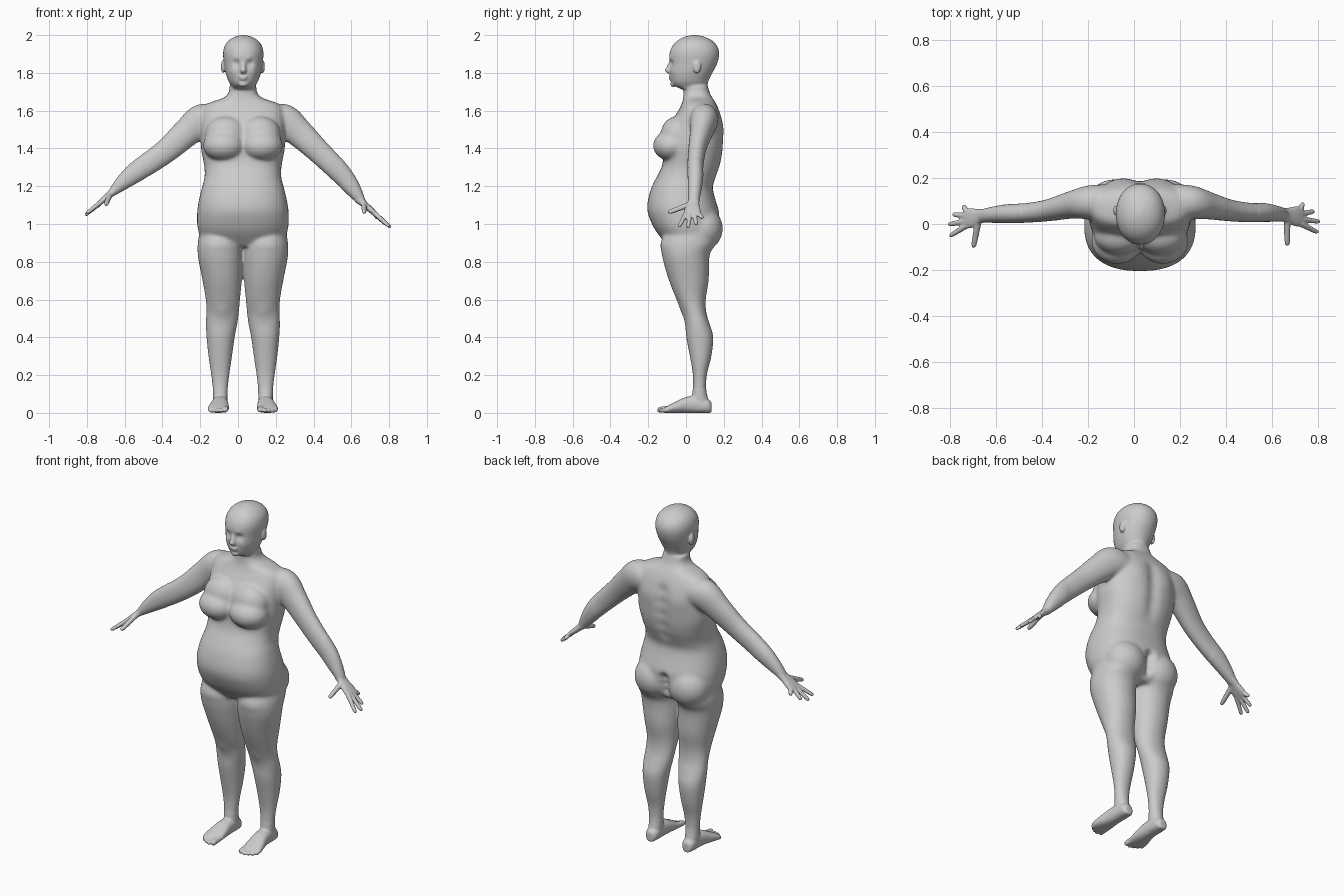
import bpy, bmesh, math
from mathutils import Vector, Matrix

CX = 0.026            # body midline
bm = bmesh.new()


def spline(rows, n):
    """Catmull-Rom interpolation through rows of numbers."""
    out = []
    for i in range(len(rows) - 1):
        p0, p1, p2, p3 = (rows[max(i - 1, 0)], rows[i], rows[i + 1], rows[min(i + 2, len(rows) - 1)])
        for k in range(n):
            t = k / n
            out.append([0.5 * (2 * b + (c - a) * t + (2 * a - 5 * b + 4 * c - d) * t * t
                               + (3 * b - a - 3 * c + d) * t ** 3)
                        for a, b, c, d in zip(p0, p1, p2, p3)])
    return out + [list(rows[-1])]


def loft(rows, ref=(0, 1, 0), axis=None, power=2.0, n=5, sides=40):
    """Skin rows of (x, y, z, radius along ref, radius across)."""
    rows = spline(rows, n)
    pts = [Vector(r[:3]) for r in rows]
    rings = []
    for i, r in enumerate(rows):
        t = Vector(axis) if axis else (pts[min(i + 1, len(pts) - 1)] - pts[max(i - 1, 0)]).normalized()
        u = Vector(ref)
        u = (u - t * u.dot(t)).normalized()
        w = t.cross(u)
        ring = []
        for k in range(sides):
            a = 2 * math.pi * k / sides
            c, s = math.cos(a), math.sin(a)
            c = math.copysign(abs(c) ** (2 / power), c)
            s = math.copysign(abs(s) ** (2 / power), s)
            ring.append(bm.verts.new(pts[i] + u * c * r[3] + w * s * r[4]))
        rings.append(ring)
    for a, b in zip(rings, rings[1:]):
        for k in range(sides):
            j = (k + 1) % sides
            bm.faces.new((a[k], a[j], b[j], b[k]))
    bm.faces.new(rings[0][::-1])
    bm.faces.new(rings[-1])


def stack(rows, power):
    """Upright loft from (x, z, half width, front y, back y)."""
    loft([(x, (f + b) / 2, z, (b - f) / 2, h) for x, z, h, f, b in rows], axis=(0, 0, 1), power=power)


def ball(c, r):
    bmesh.ops.create_uvsphere(bm, u_segments=32, v_segments=20, radius=1,
                              matrix=Matrix.Translation(c) @ Matrix.Diagonal((*r, 1)))


def digit(a, b, r):
    """Finger or toe with a rounded tip."""
    a, b = Vector(a), Vector(b)
    loft([(*a.lerp(b, t), r * k, r * k) for t, k in ((0, 1.15), (.4, 1.05), (.8, .95), (.95, .75), (1, .35))],
         ref=(0.1, 0.3, 1), n=3, sides=14)


# torso
stack([(CX, *r) for r in (
    (.88, .12, -.09, .12), (.93, .215, -.135, .165), (.98, .24, -.17, .175), (1.05, .243, -.2, .178),
    (1.1, .238, -.205, .165), (1.15, .228, -.196, .15), (1.2, .215, -.18, .142), (1.25, .203, -.155, .16),
    (1.3, .204, -.13, .18), (1.35, .213, -.12, .192), (1.4, .222, -.118, .198), (1.47, .223, -.108, .2),
    (1.53, .222, -.083, .197), (1.58, .22, -.053, .185), (1.62, .208, -.03, .168), (1.645, .17, -.02, .155),
    (1.665, .11, -.015, .142), (1.69, .078, -.013, .128), (1.73, .07, -.01, .115))], 2.4)

# head
stack([(CX + .002, *r) for r in (
    (1.66, .07, -.008, .125), (1.705, .068, -.012, .118), (1.725, .062, -.05, .115), (1.738, .068, -.07, .115),
    (1.76, .08, -.08, .12), (1.8, .094, -.085, .14), (1.85, .102, -.087, .165), (1.9, .107, -.088, .176),
    (1.94, .1, -.073, .166), (1.97, .079, -.046, .14), (1.99, .047, -.01, .1), (2.0, .012, .03, .06))], 2.1)

# nose, lips and chin
loft([(CX + .002, -.078, 1.86, .012, .009), (CX + .002, -.088, 1.835, .014, .011),
      (CX + .002, -.096, 1.812, .016, .017), (CX + .002, -.086, 1.797, .01, .014)], axis=(0, 0, 1))
ball((CX + .002, -.08, 1.779), (.026, .013, .007))
ball((CX + .002, -.078, 1.768), (.022, .013, .007))
ball((CX + .002, -.066, 1.742), (.026, .017, .017))

for s in (-1, 1):
    # ears, breasts, buttocks
    ball((CX + s * .106, .058, 1.832), (.01, .021, .034))
    ball((CX + s * .1, -.075, 1.415), (.112, .1, .082))
    ball((CX + s * .09, -.05, 1.47), (.11, .085, .1))
    ball((CX + s * .112, .09, .975), (.118, .105, .115))
    # legs
    stack([(CX + s * d, *r) for d, *r in (
        (.12, .98, .105, -.1, .165), (.122, .9, .117, -.135, .16), (.121, .85, .119, -.13, .13),
        (.118, .8, .116, -.12, .122), (.11, .7, .104, -.09, .12), (.106, .6, .091, -.05, .105),
        (.108, .53, .087, -.017, .108), (.113, .47, .084, -.005, .126), (.118, .4, .075, .001, .145),
        (.12, .3, .063, .02, .135), (.12, .2, .049, .036, .111), (.12, .12, .04, .035, .108),
        (.12, .06, .038, .025, .12), (.12, .012, .034, .02, .125))], 2.1)
    # feet
    loft([(CX + s * d, y, h, h, w) for d, y, h, w in (
        (.12, .135, .028, .02), (.12, .115, .036, .036), (.12, .06, .045, .04), (.122, .0, .042, .045),
        (.127, -.05, .031, .053), (.131, -.09, .021, .056), (.132, -.115, .014, .048))],
         ref=(0, 0, 1), axis=(0, 1, 0), power=2.3)
    # toes
    for d, y, r in ((.091, -.15, .016), (.116, -.153, .0115), (.137, -.145, .011), (.156, -.133, .0105), (.173, -.117, .01)):
        digit((CX + s * (d * .9 + .013), -.085, r + .006), (CX + s * d, y, r), r)

# arms: each has its own pose
arms = (
    ([(-.1, .1, 1.55, .07, .06), (-.185, .095, 1.55, .075, .088), (-.27, .083, 1.485, .06, .077),
      (-.37, .06, 1.395, .048, .066), (-.47, .048, 1.322, .043, .06), (-.55, .045, 1.268, .041, .053),
      (-.615, .04, 1.215, .035, .039), (-.665, .035, 1.168, .028, .022)],
     [(-.745, .08, 1.09), (-.79, .042, 1.06), (-.81, -.003, 1.045), (-.803, -.053, 1.055), (-.7, -.103, 1.1)]),
    ([(.15, .1, 1.55, .07, .06), (.237, .095, 1.55, .075, .088), (.32, .08, 1.485, .06, .077),
      (.41, .06, 1.4, .048, .066), (.5, .05, 1.312, .043, .06), (.565, .05, 1.242, .041, .053),
      (.618, .045, 1.172, .035, .039), (.655, .04, 1.117, .028, .022)],
     [(.737, .09, 1.03), (.785, .055, .995), (.81, .01, .98), (.802, -.037, .985), (.668, -.095, 1.06)]))
for rows, tips in arms:
    loft(rows, power=2.1)
    # palm
    wrist, mid = Vector(rows[-1][:3]), Vector(tips[2]) + Vector((0, .012, 0))
    palm = wrist.lerp(mid, .45)
    loft([(*wrist.lerp(mid, t), a, b) for t, a, b in
          ((-.12, .029, .024), (.1, .033, .018), (.3, .043, .016), (.45, .044, .013), (.52, .034, .009))], power=2.4)
    # fingers and thumb
    for off, tip in zip((.033, .012, -.01, -.031), tips):
        digit(palm + Vector((0, off, 0)), tip, .0115)
    digit(wrist.lerp(mid, .08) + Vector((0, -.012, 0)), tips[4], .0135)

# fuse all parts into one continuous skin
bmesh.ops.recalc_face_normals(bm, faces=bm.faces)
mesh = bpy.data.meshes.new("body")
bm.to_mesh(mesh)
bm.free()
body = bpy.data.objects.new("body", mesh)
bpy.context.collection.objects.link(body)
rem = body.modifiers.new("fuse", 'REMESH')
rem.mode = 'VOXEL'
rem.voxel_size = .0055
smo = body.modifiers.new("soften", 'SMOOTH')
smo.factor, smo.iterations = .5, 3
deps = bpy.context.evaluated_depsgraph_get()
skin = bpy.data.meshes.new_from_object(body.evaluated_get(deps))
body.modifiers.clear()
body.data = skin

bm = bmesh.new()
bm.from_mesh(skin)


def soften(test, times):
    vs = [v for v in bm.verts if test(v.co)]
    for _ in range(times):
        bmesh.ops.smooth_vert(bm, verts=vs, factor=.5, use_axis_x=True, use_axis_y=True, use_axis_z=True)


# blend limbs into the trunk
soften(lambda c: abs(c.x - CX) < .52 and .12 < c.z < 1.7, 22)

# sculpted dents and swells: (side offset, y, z, radius, push along y)
dents = [(.037, -.08, 1.85, .019, .014), (.037, -.074, 1.848, .01, -.005), (.035, -.085, 1.875, .018, -.004),
         (.052, -.06, 1.805, .028, -.005), (.11, .2, 1.5, .055, .006), (.11, -.015, .54, .04, -.007)]
dents += [(0, .2, z, .04, -.014) for z in (1.27, 1.34, 1.41, 1.48, 1.55)]
dents += [(0, .175, z, .026, -.03) for z in (.9, .94, .98, 1.02)]
bumps = [(Vector((CX + s * d, y, z)), r, p) for d, y, z, r, p in dents for s in ((-1, 1) if d else (1,))]
for v in bm.verts:
    push = 0
    for c, r, p in bumps:
        if abs(v.co.z - c.z) < 2 * r and abs(v.co.y - c.y) < 2 * r:
            push += p * math.exp(-(v.co - c).length_squared / (r * r))
    v.co.y += push
    v.co.z = max(v.co.z, 0)
soften(lambda c: c.z > .8 and abs(c.x) < .4, 1)
bm.to_mesh(skin)
bm.free()
for p in skin.polygons:
    p.use_smooth = True
